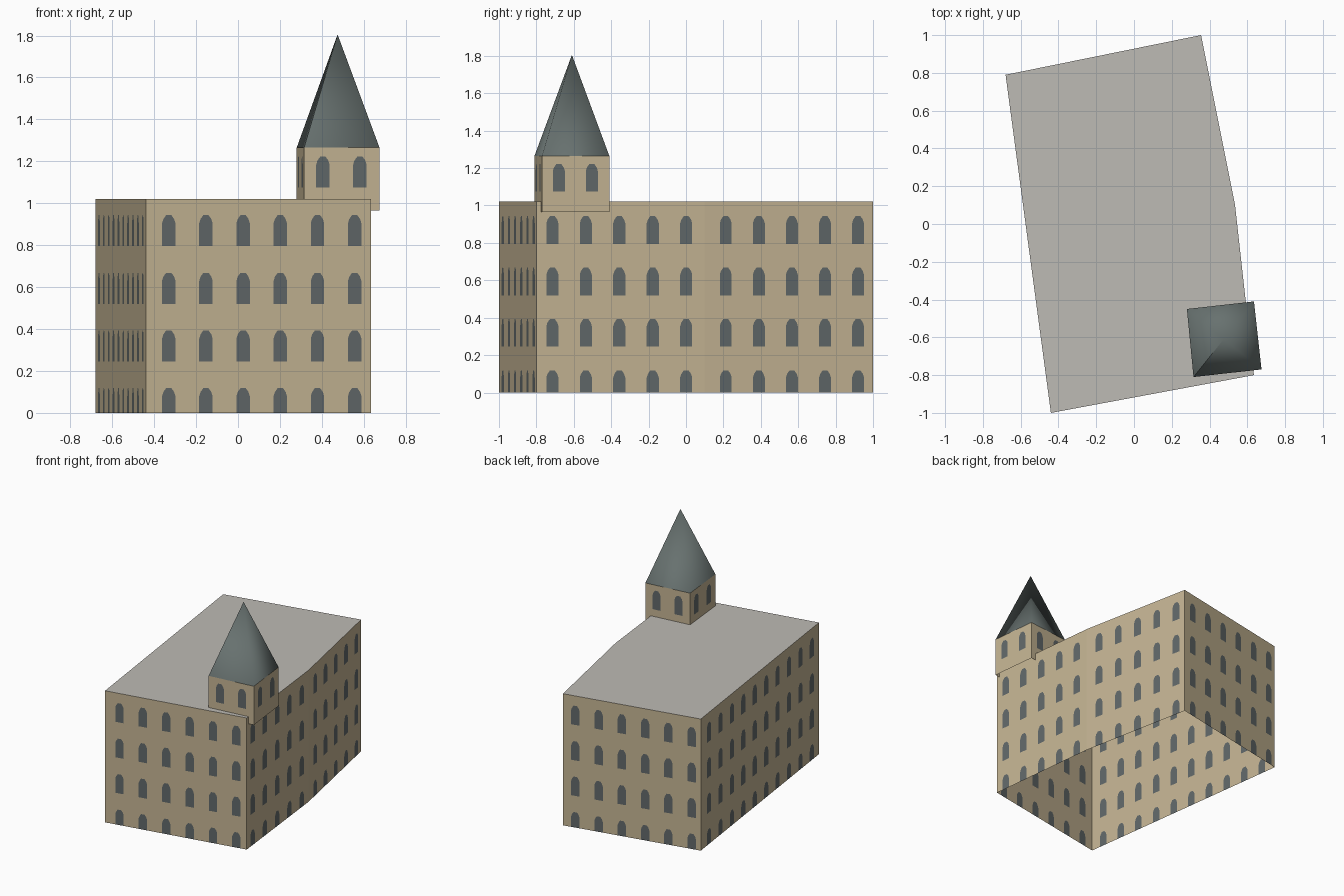
import bpy, bmesh

if "Cube" in bpy.data.objects:
    bpy.data.objects.remove(bpy.data.objects["Cube"])


def srgb(r, g, b):
    return tuple((c / 255 / 12.92) if c < 11 else ((c / 255 + 0.055) / 1.055) ** 2.4
                 for c in (r, g, b)) + (1.0,)


def material(name, rgb):
    m = bpy.data.materials.new(name)
    m.diffuse_color = srgb(*rgb)
    m.use_nodes = True
    m.node_tree.nodes["Principled BSDF"].inputs["Base Color"].default_value = m.diffuse_color
    return m


STONE = material("tan_stone", (196, 180, 147))
GLASS = material("window_grey", (97, 104, 105))
ROOF = material("roof_grey", (190, 187, 181))
SLATE = material("slate", (103, 113, 111))


def finish(name, bm, mats):
    bmesh.ops.remove_doubles(bm, verts=bm.verts, dist=0.0005)
    me = bpy.data.meshes.new(name)
    bm.to_mesh(me)
    bm.free()
    ob = bpy.data.objects.new(name, me)
    bpy.context.collection.objects.link(ob)
    for m in mats:
        me.materials.append(m)
    return ob


def windowed_wall(bm, a, b, first, last, count, rows, half=0.0325):
    """Flat wall from a to b with arched windows cut in as inset faces.
    first/last are window centres as fractions of the wall length;
    each row is (bottom, sill, window top, top)."""
    length = ((b[0] - a[0]) ** 2 + (b[1] - a[1]) ** 2) ** 0.5

    def face(pts, mat):
        vs = [bm.verts.new((a[0] + (b[0] - a[0]) * u / length,
                            a[1] + (b[1] - a[1]) * u / length, z)) for u, z in pts]
        bm.faces.new(vs).material_index = mat

    step = (last - first) / (count - 1)
    mids = [0] + [(first + step * (i + 0.5)) * length for i in range(count - 1)] + [length]
    for i in range(count):
        u0, u1, c = mids[i], mids[i + 1], (first + step * i) * length
        l, r = c - half, c + half
        for z0, zb, zt, z1 in rows:
            if zb > z0:  # stone under the sill
                face([(u0, z0), (c, z0), (u1, z0), (u1, zb), (r, zb), (l, zb), (u0, zb)], 0)
            arch = [(half, zb), (half, zt - 0.038), (half * 0.8, zt - 0.018),
                    (half * 0.4, zt), (0, zt)]
            left = [(c - d, z) for d, z in arch]
            right = [(c + d, z) for d, z in arch]
            face([(u0, zb)] + left + [(c, z1), (u0, z1)], 0)
            face([(u1, zb), (u1, z1), (c, z1)] + right[::-1], 0)
            face(right + left[-2::-1], 1)


# Main building walls: five-sided footprint, open underneath
H = 1.02
plan = [(-0.44, -1.0), (0.635, -0.80), (0.535, 0.10), (0.355, 1.0), (-0.68, 0.79)]
spacing = [(0.102, 0.927, 6), (0.095, 0.89, 5), (0.125, 0.911, 5),
           (0.09, 0.934, 6), (0.07, 0.94, 10)]
rows = [(0, 0, 0.118, 0.18), (0.18, 0.245, 0.393, 0.455),
        (0.455, 0.52, 0.668, 0.73), (0.73, 0.795, 0.943, H)]
bm = bmesh.new()
for i, (f, l, n) in enumerate(spacing):
    windowed_wall(bm, plan[i], plan[(i + 1) % 5], f, l, n, rows)
finish("building_walls", bm, [STONE, GLASS])

# Flat roof
bm = bmesh.new()
bm.faces.new([bm.verts.new((x, y, H)) for x, y in plan])
finish("flat_roof", bm, [ROOF])

# Tower box on the front right corner
tower = [(0.315, -0.81), (0.675, -0.77), (0.635, -0.41), (0.28, -0.45)]
bm = bmesh.new()
for i in range(4):
    windowed_wall(bm, tower[i], tower[(i + 1) % 4], 0.25, 0.74, 2,
                  [(0.965, 1.075, 1.222, 1.265)])
finish("tower_walls", bm, [STONE, GLASS])

# Spire: smooth four-sided cone with one sharp seam at the front left corner
bm = bmesh.new()
ring = [bm.verts.new((x, y, 1.265)) for x, y in tower]
apex = bm.verts.new((0.475, -0.61, 1.805))
for i in range(4):
    bm.faces.new([ring[i], ring[(i + 1) % 4], apex]).smooth = True
bm.edges.get([ring[0], apex]).smooth = False
finish("spire", bm, [SLATE])
